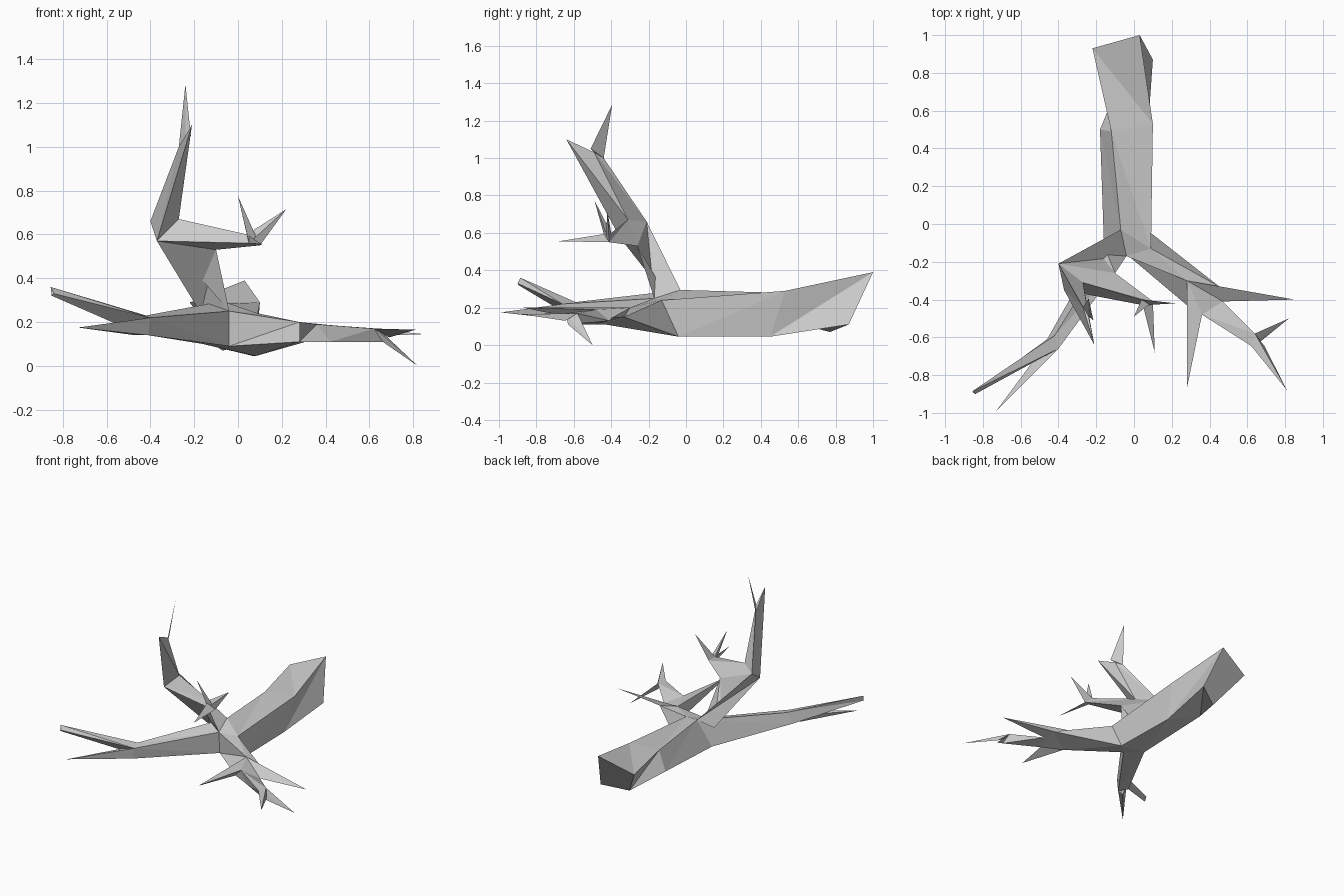
import bpy, bmesh

if "Cube" in bpy.data.objects:
    bpy.data.objects.remove(bpy.data.objects["Cube"])


def loft(name, *rings):
    """Flat-faced limb: a skin of triangles through rings of points; a single point is a tip."""
    n = len(rings[0])
    bm = bmesh.new()
    loops = [[bm.verts.new(p) for p in (r if len(r) == n else r * n)] for r in rings]
    for a, b in zip(loops, loops[1:]):
        for i in range(n):
            j = (i + 1) % n
            bm.faces.new((a[i], a[j], b[j]))
            bm.faces.new((a[i], b[j], b[i]))
    if len(rings[-1]) == n:
        bm.faces.new(loops[-1])
    bm.faces.new(loops[0][::-1])
    bmesh.ops.remove_doubles(bm, verts=bm.verts, dist=0.001)
    bmesh.ops.recalc_face_normals(bm, faces=bm.faces)
    me = bpy.data.meshes.new(name)
    bm.to_mesh(me)
    bm.free()
    bpy.context.collection.objects.link(bpy.data.objects.new(name, me))


# Shared points where the trunk divides
top_l, top_r = (-.07, -.03, .295), (.09, -.13, .24)
low_l, low_r = (-.16, -.08, .10), (.08, -.04, .045)
crotch_hi, crotch_lo = (-.04, -.17, .25), (-.04, -.16, .09)

# Four-sided trunk with slanted cut end
loft("trunk",
     [(.03, 1, .39), (.10, .87, .11), (-.07, .77, .07), (-.22, .93, .29)],
     [(.10, .53, .29), (.07, .45, .045), (-.18, .50, .14), (-.12, .49, .28)],
     [top_r, low_r, low_l, top_l])
loft("trunk_fork", [top_r, low_r, low_l, top_l],
     [crotch_hi, crotch_lo, crotch_lo, crotch_hi])

# Right branch, elbow and spikes
elbow, outer, inner = (.28, -.30, .20), (.45, -.33, .15), (.28, -.43, .11)
under, knee = (.47, -.41, .13), (.36, -.48, .19)
loft("right_branch", [crotch_hi, top_r, low_r, crotch_lo], [elbow, elbow, outer, inner])
loft("right_outer_spike", [elbow, outer, under], [(.85, -.40, .145)])
loft("right_inner_spike", [elbow, knee, inner], [(.28, -.87, .20)])
fork = [(.62, -.645, .17), (.64, -.58, .17), (.66, -.63, .11)]
loft("right_fork", [elbow, outer, inner], [knee, under, (.42, -.50, .11)], fork)
loft("right_fork_low_spike", fork, [(.82, -.50, 0)])
loft("right_fork_front_spike", fork[:2] + [(.69, -.645, .13)], [(.81, -.88, .165)])

# Left branch, blunt twig and spike
wrist = [(-.40, -.66, .22), (-.42, -.59, .23), (-.46, -.61, .15), (-.41, -.66, .14)]
loft("left_branch", [crotch_hi, top_l, low_l, crotch_lo], wrist)
loft("left_blunt_twig", wrist[:3],
     [(-.84, -.90, .33), (-.855, -.885, .36), (-.85, -.895, .32)])
loft("left_spike", [wrist[0], (-.47, -.64, .20), (-.47, -.68, .14), wrist[3]],
     [(-.73, -.99, .175)])

# Upright branch, splitting into a tall arm and a side arm
back, mid = (-.40, -.21, .66), (-.27, -.31, .67)
front, side = (-.37, -.35, .57), (-.10, -.26, .53)
loft("upright_branch", [top_l, (-.17, -.09, .24), crotch_hi], [back, front, side])
loft("upright_crown", [back, front, side], [mid])
a, b = (-.27, -.44, 1.0), (-.24, -.49, 1.03)
loft("tall_arm", [back, mid, front], [a, b, (-.21, -.64, 1.10)])
loft("tall_arm_spike", [a, b, (-.215, -.51, 1.05)], [(-.24, -.395, 1.285)])
hand = [(.04, -.40, .60), (.10, -.41, .55), (.05, -.43, .56)]
loft("side_arm", [mid, side, front], hand)

# Three claws at the side arm's end
for i, tip in enumerate([(0, -.49, .775), (.22, -.42, .715), (.11, -.68, .555)]):
    loft(f"side_claw_{i + 1}", hand, [tip])
